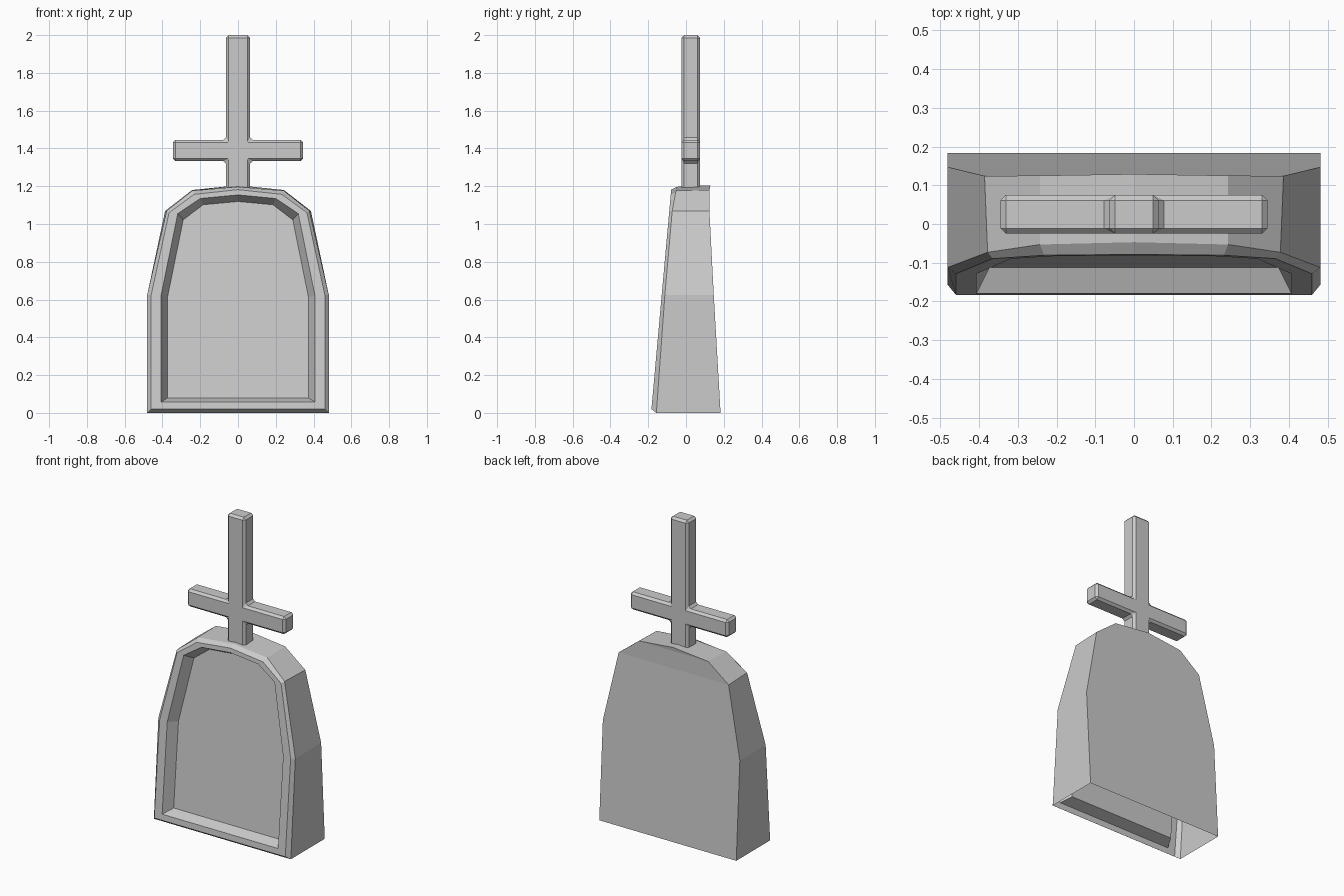
import bpy, bmesh

if "Cube" in bpy.data.objects:
    bpy.data.objects.remove(bpy.data.objects["Cube"])


def finish(bm, name):
    bmesh.ops.recalc_face_normals(bm, faces=bm.faces[:])
    me = bpy.data.meshes.new(name)
    bm.to_mesh(me)
    bm.free()
    ob = bpy.data.objects.new(name, me)
    bpy.context.collection.objects.link(ob)
    return ob


# Headstone: half outlines (x, y, z) from bottom corner to top centre
back = [(.481, .183, 0), (.481, .147, .623), (.386, .124, 1.069), (.243, .125, 1.18), (0, .129, 1.205)]
rim = [(.481, -.157, 0), (.481, -.112, .623), (.378, -.073, 1.069), (.243, -.053, 1.176), (0, -.047, 1.197)]


def slanted(points, depth=0.0):
    """Place an outline on the leaning front plane."""
    return [(x, -.183 + .09 * (z - .02) + depth, z) for x, z in points]


face = slanted([(.46, .02), (.46, .623), (.365, 1.06), (.232, 1.157), (0, 1.182)])
lip = slanted([(.407, .057), (.407, .623), (.319, 1.055), (.2, 1.135), (0, 1.154)])
floor = slanted([(.373, .08), (.373, .613), (.29, 1.022), (.185, 1.102), (0, 1.119)], .065)

bm = bmesh.new()


def ring(half):
    full = half + [(-x, y, z) for x, y, z in reversed(half[:-1])]
    return [bm.verts.new(p) for p in full]


rings = [ring(h) for h in (back, rim, face, lip, floor)]
for k in range(4):
    a, b = rings[k], rings[k + 1]
    n = len(a)
    # the underside between back and rim stays open
    for i in range(n - 1 if k == 0 else n):
        j = (i + 1) % n
        bm.faces.new((a[i], a[j], b[j], b[i]))

# Back wall and recess floor as horizontal strips
for r in (rings[0], rings[-1]):
    for i in range(3):
        bm.faces.new((r[i], r[i + 1], r[7 - i], r[8 - i]))
    bm.faces.new((r[3], r[4], r[5]))
finish(bm, "headstone")

# Cross: extruded outline with chamfered edges, stem sunk into the stone
w, arm, z0, z1, z2, z3 = .063, .345, 1.18, 1.333, 1.445, 2.0
half = [(w, z0), (w, z1), (arm, z1), (arm, z2), (w, z2), (w, z3)]
outline = half + [(-x, z) for x, z in reversed(half)]
bm = bmesh.new()
front = bm.faces.new([bm.verts.new((x, -.025, z)) for x, z in outline])
ext = bmesh.ops.extrude_face_region(bm, geom=[front], use_keep_orig=True)
new = [v for v in ext["geom"] if isinstance(v, bmesh.types.BMVert)]
bmesh.ops.translate(bm, verts=new, vec=(0, .1, 0))
bmesh.ops.recalc_face_normals(bm, faces=bm.faces[:])
edges = [e for e in bm.edges if not all(v.co.z < z0 + .001 for v in e.verts)]
bmesh.ops.bevel(bm, geom=edges, offset=.014, segments=1, profile=.5, affect='EDGES')
finish(bm, "cross")
